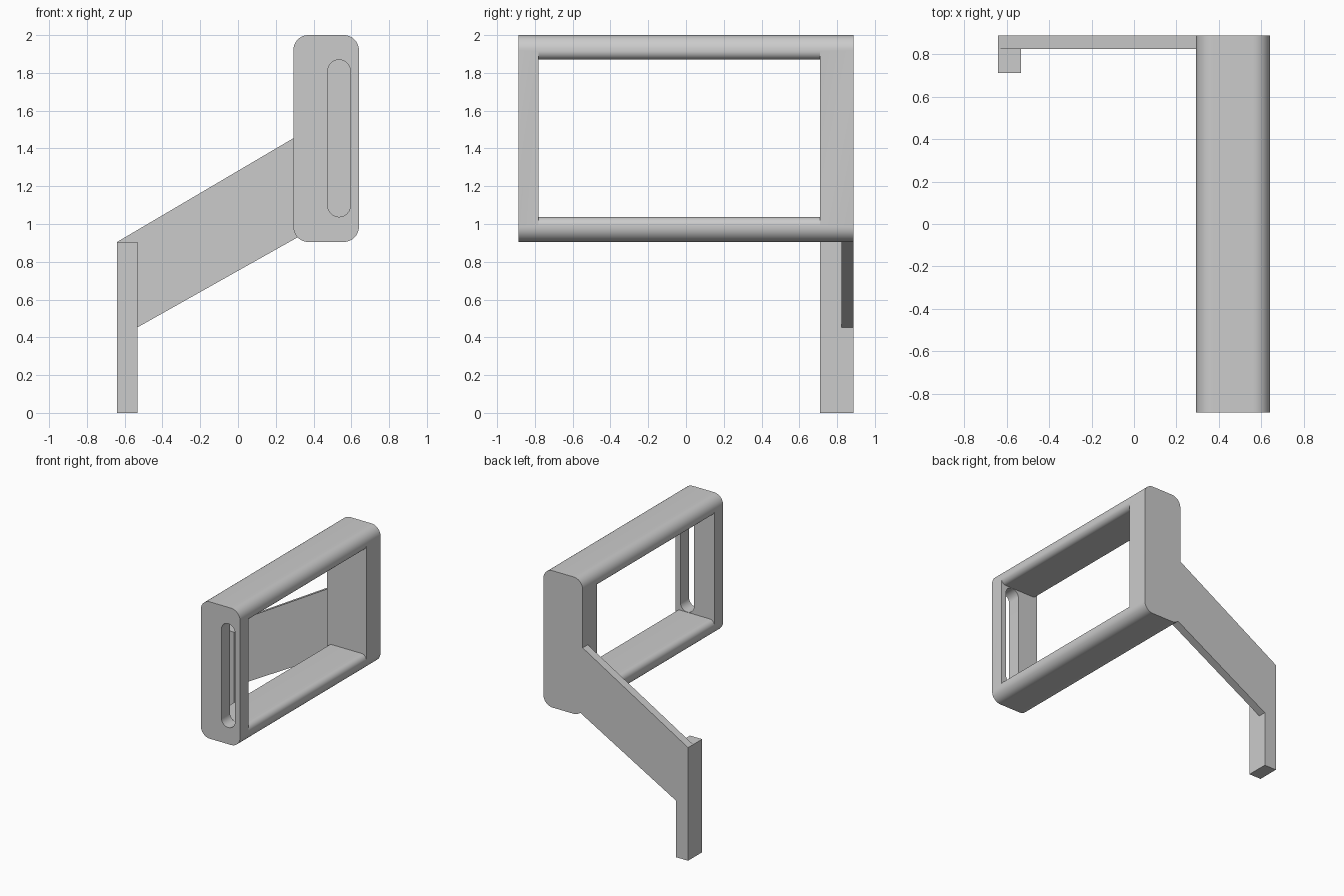
import bpy, bmesh
from math import sin, cos, radians

if "Cube" in bpy.data.objects:
    bpy.data.objects.remove(bpy.data.objects["Cube"])


def arc(cx, cz, r, a0, a1, n=12):
    angs = [radians(a0 + (a1 - a0) * i / n) for i in range(n + 1)]
    return [(cx + r * cos(a), cz + r * sin(a)) for a in angs]


def rounded_rect(x0, x1, z0, z1, r):
    return (arc(x1 - r, z0 + r, r, -90, 0) + arc(x1 - r, z1 - r, r, 0, 90)
            + arc(x0 + r, z1 - r, r, 90, 180) + arc(x0 + r, z0 + r, r, 180, 270))


def prism(name, profile, y0, y1):
    """Extrude an x-z outline from y0 to y1."""
    bm = bmesh.new()
    face = bm.faces.new([bm.verts.new((x, y0, z)) for x, z in profile])
    ext = bmesh.ops.extrude_face_region(bm, geom=[face])["geom"]
    bmesh.ops.translate(bm, vec=(0, y1 - y0, 0),
                        verts=[v for v in ext if isinstance(v, bmesh.types.BMVert)])
    bmesh.ops.remove_doubles(bm, verts=bm.verts, dist=1e-5)
    bmesh.ops.recalc_face_normals(bm, faces=bm.faces)
    me = bpy.data.meshes.new(name)
    bm.to_mesh(me)
    bm.free()
    ob = bpy.data.objects.new(name, me)
    bpy.context.collection.objects.link(ob)
    return ob


def boolean(target, other, op):
    bpy.context.view_layer.objects.active = target
    mod = target.modifiers.new(op, 'BOOLEAN')
    mod.operation, mod.solver, mod.object = op, 'EXACT', other
    bpy.ops.object.modifier_apply(modifier=mod.name)
    bpy.data.objects.remove(other)


X0, X1, Z0, Z1 = 0.293, 0.64, 0.905, 2.0
LO, HI, R = 1.037, 1.87, 0.045     # opening heights, inner edge radius

# rounded block that becomes the frame
frame = prism("bracket_frame", rounded_rect(X0, X1, Z0, Z1, 0.08), -0.888, 0.888)

# large opening, flared so the bars get rounded inner edges
flare = (arc(X0 + R, LO - R, R, 180, 90) + arc(X1 - R, LO - R, R, 90, 0)
         + [(0.8, LO - R), (0.8, HI + R)]
         + arc(X1 - R, HI + R, R, 0, -90) + arc(X0 + R, HI + R, R, 270, 180)
         + [(0.1, HI + R), (0.1, LO - R)])
boolean(frame, prism("opening_cutter", flare, -0.78, 0.71), 'DIFFERENCE')

# slot through the thin end plate
slot = rounded_rect(0.475, 0.595, LO + 0.001, HI - 0.001, 0.0599)
boolean(frame, prism("slot_cutter", slot, -1.0, -0.7), 'DIFFERENCE')

# sloping arm with the leg's outer layer, then the thicker leg
arm = [(-0.64, 0), (-0.532, 0), (-0.532, 0.453), (0.4, 0.977),
       (0.4, 1.517), (-0.64, 0.905)]
leg = [(-0.64, 0), (-0.532, 0), (-0.532, 0.905), (-0.64, 0.905)]
boolean(frame, prism("arm", arm, 0.823, 0.888), 'UNION')
boolean(frame, prism("leg", leg, 0.71, 0.888), 'UNION')

bpy.ops.object.select_all(action='DESELECT')
frame.select_set(True)
bpy.context.view_layer.objects.active = frame
bpy.ops.object.shade_smooth_by_angle(angle=radians(30))
